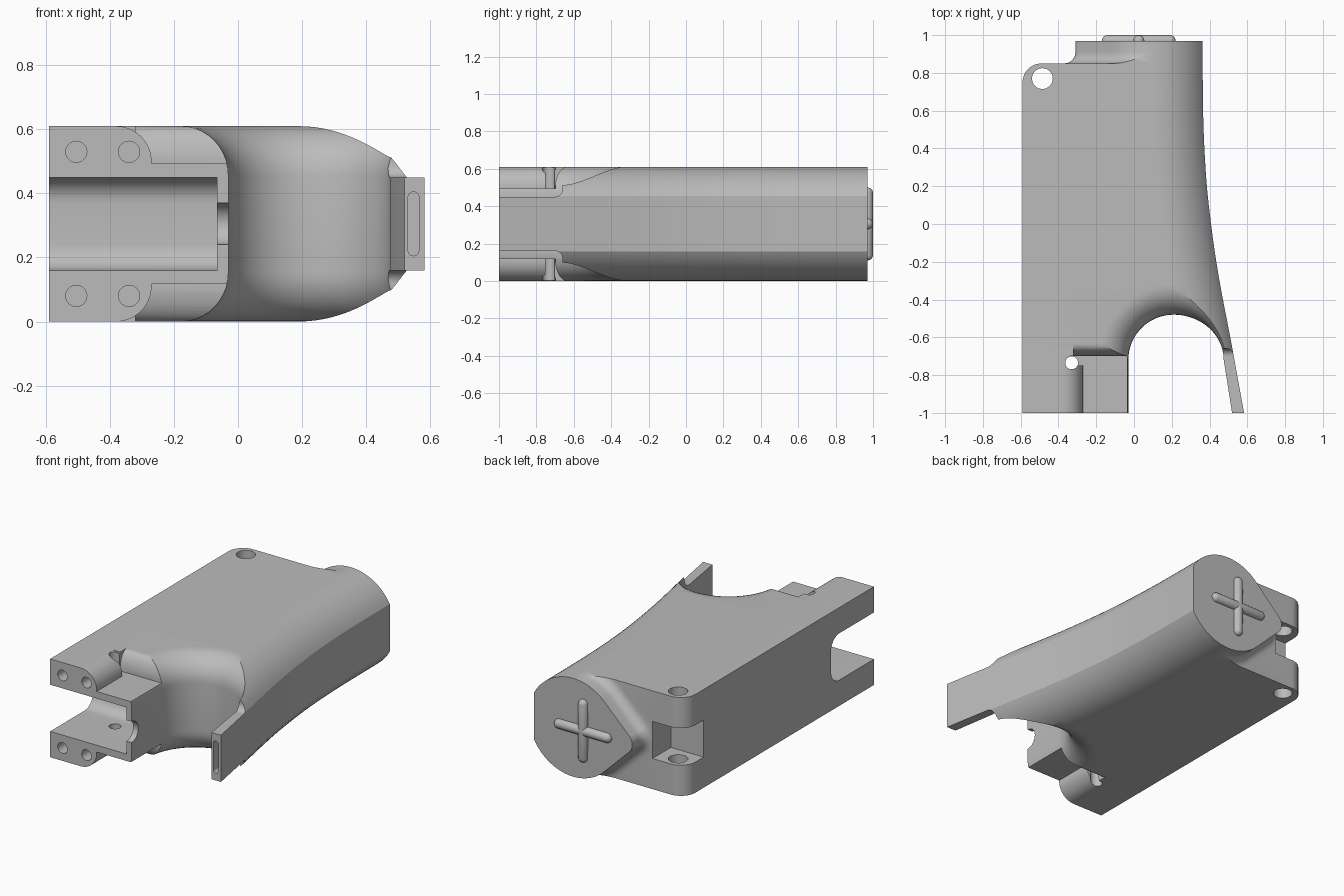
import bpy, bmesh, math
from mathutils import Vector

if "Cube" in bpy.data.objects:
    bpy.data.objects.remove(bpy.data.objects["Cube"])

H = 0.61          # overall height
MID = H / 2
grey = bpy.data.materials.new("plain grey")
grey.use_nodes = True
grey.diffuse_color = (0.5, 0.5, 0.5, 1)
grey.node_tree.nodes["Principled BSDF"].inputs["Base Color"].default_value = (0.5, 0.5, 0.5, 1)


def loft(name, rings):
    """Closed solid through rings with equal point counts."""
    bm = bmesh.new()
    vs = [[bm.verts.new(p) for p in ring] for ring in rings]
    n = len(vs[0])
    for a, b in zip(vs, vs[1:]):
        for i in range(n):
            j = (i + 1) % n
            bm.faces.new((a[i], a[j], b[j], b[i]))
    bm.faces.new(vs[0][::-1])
    bm.faces.new(vs[-1])
    bmesh.ops.recalc_face_normals(bm, faces=bm.faces)
    me = bpy.data.meshes.new(name)
    bm.to_mesh(me)
    bm.free()
    ob = bpy.data.objects.new(name, me)
    bpy.context.collection.objects.link(ob)
    me.materials.append(grey)
    return ob


def prism(name, pts, axis, lo, hi):
    """Extrude a 2D outline along an axis."""
    def place(p, t):
        v = list(p)
        v.insert(axis, t)
        return Vector(v)
    return loft(name, [[place(p, t) for p in pts] for t in (lo, hi)])


def arc(cx, cy, rx, a0, a1, n=12, ry=None):
    ry = rx if ry is None else ry
    out = []
    for i in range(n + 1):
        a = math.radians(a0 + (a1 - a0) * i / n)
        out.append((cx + rx * math.cos(a), cy + ry * math.sin(a)))
    return out


def circle(cx, cy, r, n=32):
    return arc(cx, cy, r, 0, 360 - 360 / n, n - 1)


def rect(x0, y0, x1, y1):
    return [(x0, y0), (x1, y0), (x1, y1), (x0, y1)]


def mirror_z(pts):
    return [(p[0], H - p[1]) for p in pts]


def cut(target, cutter):
    m = target.modifiers.new("cut", 'BOOLEAN')
    m.operation = 'DIFFERENCE'
    m.solver = 'EXACT'
    m.object = cutter
    bpy.context.view_layer.objects.active = target
    bpy.ops.object.modifier_apply(modifier=m.name)
    bpy.data.objects.remove(cutter)


# Body: flat left side, half-round right side that flares toward the front
EDGE = [(-1, .58), (-.6, .507), (-.4, .468), (-.2, .433), (0, .405),
        (.2, .383), (.4, .37), (.6, .363), (.97, .36)]


def edge_x(y):
    """Smooth interpolation of the right edge."""
    k = max(i for i in range(len(EDGE) - 1) if EDGE[i][0] <= y + 1e-6)

    def slope(i):
        a, b = EDGE[max(i - 1, 0)], EDGE[min(i + 1, len(EDGE) - 1)]
        return (b[1] - a[1]) / (b[0] - a[0])
    (y0, x0), (y1, x1) = EDGE[k], EDGE[k + 1]
    h = y1 - y0
    t = (y - y0) / h
    return ((2*t**3 - 3*t*t + 1) * x0 + (t**3 - 2*t*t + t) * h * slope(k)
            + (3*t*t - 2*t**3) * x1 + (t**3 - t*t) * h * slope(k + 1))


rings = []
for s in range(33):
    y = -1 + 1.97 * s / 32
    c = edge_x(y) - 0.264
    side = arc(c, MID, MID, -90, -29, 14) + arc(c, MID, MID, 29, 90, 14)
    rings.append([Vector((x, y, z)) for x, z in [(-.59, 0)] + side + [(-.59, H)]])
body = loft("body", rings)

# Finger recess with rounded upper and lower rims
R = 0.155
rings = []
levels = [-.02] + [R * (1 - math.cos(math.radians(a))) for a in range(0, 91, 9)]
levels += [H - z for z in reversed(levels)]
for z in levels:
    u = max(0, R - min(z, H - z))
    d = R - math.sqrt(max(0, R * R - min(u, R) ** 2))
    plan = arc(.21, -.72, .265 + d, 0, 90, 20, .24 + d)
    plan += arc(.21, -.72, .24 + d, 90, 180, 20)[1:]
    plan += [(-.03 - d, -1.1), (.535 + d, -1.1)]
    rings.append([Vector((x, y, z)) for x, y in plan])
cut(body, loft("finger_recess", rings))

# Front arm steps, rounded shoulders and tail trimming, top and bottom alike
step = arc(-.38, .5, .11, 90, 0) + [(-.27, .493), (.25, .493), (.25, .8), (-.38, .8)]
shoulder = arc(-.635, .493, .065, 180, 90, 12, H - .493) + [(-.635, .8), (-.75, .8), (-.75, .493)]
tail = arc(-.7, .49, .04, -90, 0, 8) + [(-.66, .8), (-1.1, .8), (-1.1, .45)]
for flip in (lambda p: p, mirror_z):
    cut(body, prism("step", flip(step), 1, -1.1, -.699))
    cut(body, prism("shoulder", flip(shoulder), 0, -.32, .1))
    cut(body, prism("tail_trim", flip(tail), 0, .3, .9))

# Side slot with rounded inner corners, and the half-round notch in its wall
slot = [(-1.1, .16)] + arc(-.66, .24, .08, -90, 0, 8) + arc(-.66, .37, .08, 0, 90, 8) + [(-1.1, .45)]
cut(body, prism("slot", slot, 0, -.8, -.065))
cut(body, prism("wall_notch", circle(-1, MID, .065), 0, -.1, 0))

# Rear neck: teardrop section blended into the body by a small fillet
F = 0.06
rings = []
for y in [.85 + F * (1 - math.cos(math.radians(a))) for a in range(0, 91, 15)] + [1.1]:
    u = max(0, F - (y - .85))
    f = F - math.sqrt(F * F - u * u)
    big = arc(.096, MID, MID + f, 90, 134.4, 10)
    tip = arc(-.24, MID, .07 + f, 134.4, 180, 8)
    upper = big + tip
    pts = [(.096, .9)] + upper + mirror_z(upper[:-1])[::-1] + [(.096, -.3), (-.9, -.3), (-.9, .9)]
    rings.append([Vector((x, y, z)) for x, z in pts])
cut(body, loft("neck_trim", rings))

# Rounded rear corner and its strap notch
corner = arc(-.49, .75, .1, 180, 90) + [(-.49, 1), (-.7, 1), (-.7, .75)]
cut(body, prism("corner_round", corner, 2, -.1, .8))
cut(body, prism("corner_notch", rect(-.7, .67, -.365, .849 + .02), 2, .19, .42))

# Screw holes
cut(body, prism("rear_hole", circle(-.485, .77, .055), 2, -.1, .8))
cut(body, prism("arm_hole", circle(-.33, -.735, .034), 2, -.1, .8))
for x in (-.505, -.34):
    for z in (.08, H - .08):
        cut(body, prism("front_hole", circle(x, z, .033), 1, -1.1, -.8))

# Slot in the tail end
oval = arc(.548, .388, .017, 0, 180, 10) + arc(.548, .222, .017, 180, 360, 10)
cut(body, prism("tail_slot", oval, 1, -1.1, -.92))


# Raised rounded cross on the rear face
def bar(name, vertical):
    bpy.ops.mesh.primitive_uv_sphere_add(segments=24, ring_count=16, radius=.03)
    ob = bpy.context.object
    ob.name = name
    for v in ob.data.vertices:
        v.co.z += .165 * (1 if v.co.z > .001 else -1 if v.co.z < -.001 else 0)
        if not vertical:
            v.co.x, v.co.z = v.co.z, v.co.x
    ob.location = (.025, .97, MID)
    ob.data.materials.append(grey)
    return ob


parts = [body, bar("cross_upright", True), bar("cross_bar", False)]
bpy.ops.object.select_all(action='DESELECT')
for ob in parts:
    ob.select_set(True)
bpy.context.view_layer.objects.active = body
bpy.ops.object.shade_smooth_by_angle(angle=math.radians(30))
